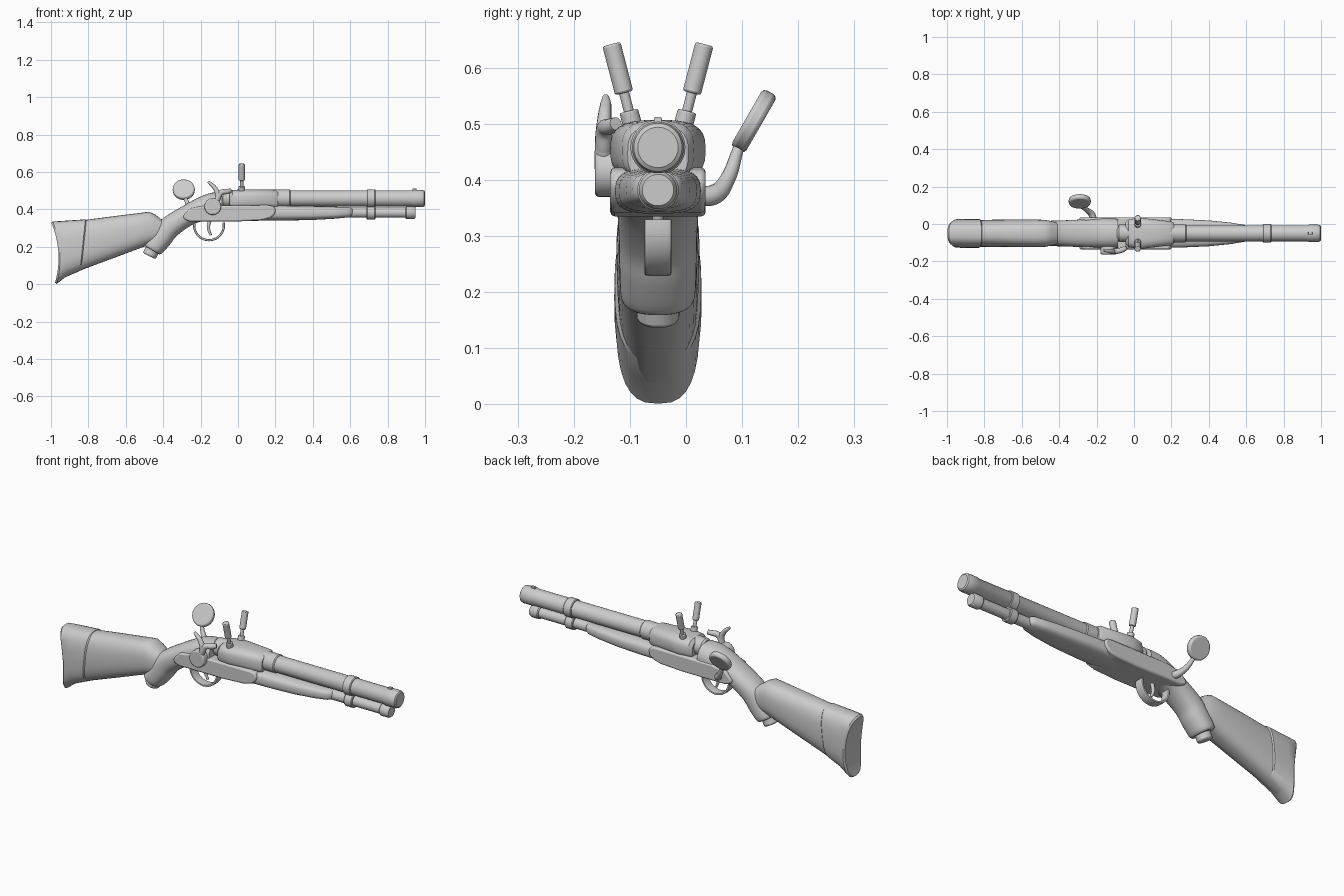
import bpy, bmesh, math
from mathutils import Vector

if "Cube" in bpy.data.objects:
    bpy.data.objects.remove(bpy.data.objects["Cube"])

YC = -0.05  # centre plane of the gun
grey = bpy.data.materials.new("plain_grey")
grey.diffuse_color = (0.6, 0.6, 0.6, 1)
grey.use_nodes = True
grey.node_tree.nodes["Principled BSDF"].inputs["Base Color"].default_value = grey.diffuse_color


def finish(name, bm):
    bmesh.ops.recalc_face_normals(bm, faces=bm.faces)
    me = bpy.data.meshes.new(name)
    bm.to_mesh(me)
    bm.free()
    ob = bpy.data.objects.new(name, me)
    bpy.context.collection.objects.link(ob)
    me.materials.append(grey)
    return ob


def loft(name, secs, e=2.0, n=32, steps=1, bow=0, yc=YC):
    """Sections (x, z, tilt degrees, half height, half width), superellipse exponent e."""
    if steps > 1:
        out = []
        for i in range(len(secs) - 1):
            p = [secs[min(max(i + k, 0), len(secs) - 1)] for k in (-1, 0, 1, 2)]
            for s in range(steps):
                t = s / steps
                out.append([0.5 * (2 * b + (c - a) * t + (2 * a - 5 * b + 4 * c - d) * t * t
                                   + (3 * b - a - 3 * c + d) * t ** 3) for a, b, c, d in zip(*p)])
        secs = out + [secs[-1]]
    bm = bmesh.new()
    rings = []
    for k, (x, z, a, hh, hw) in enumerate(secs):
        a = math.radians(a)
        ring = []
        for i in range(n):
            t = 2 * math.pi * i / n
            c, s = math.cos(t), math.sin(t)
            v = math.copysign(abs(c) ** (2 / e), c)
            y = math.copysign(abs(s) ** (2 / e), s)
            off = bow * (1 - v * v) if k < 2 else 0
            ring.append(bm.verts.new((x - math.sin(a) * v * hh + off, yc + y * hw, z + math.cos(a) * v * hh)))
        rings.append(ring)
    for r, q in zip(rings, rings[1:]):
        for i in range(n):
            j = (i + 1) % n
            bm.faces.new((r[i], r[j], q[j], q[i]))
    for r in (rings[0], rings[-1]):
        for i in range(n // 2):
            bm.faces.new(list(dict.fromkeys((r[i], r[i + 1], r[n - i - 1], r[(n - i) % n]))))
    return finish(name, bm)


def turned(name, z, prof, yc=YC):
    """Round part along x from (x, radius) pairs."""
    return loft(name, [(x, z, 0, r, r) for x, r in prof], yc=yc)


def rod(name, a, b, r, bevel=0.004):
    a, b = Vector(a), Vector(b)
    bm = bmesh.new()
    bmesh.ops.create_cone(bm, cap_ends=True, segments=32, radius1=r, radius2=r, depth=(b - a).length)
    ob = finish(name, bm)
    ob.location = (a + b) / 2
    ob.rotation_euler = (b - a).to_track_quat('Z', 'Y').to_euler()
    if bevel:
        m = ob.modifiers.new("bevel", 'BEVEL')
        m.width, m.segments, m.limit_method = bevel, 2, 'ANGLE'
    return ob


def prism(name, pts, y0, y1, bevel=0.006):
    """Side outline of (x, z) points extruded from y0 to y1."""
    bm = bmesh.new()
    f = bm.faces.new([bm.verts.new((x, y0, z)) for x, z in pts])
    r = bmesh.ops.extrude_face_region(bm, geom=[f])
    bmesh.ops.translate(bm, vec=(0, y1 - y0, 0), verts=[v for v in r["geom"] if isinstance(v, bmesh.types.BMVert)])
    ob = finish(name, bm)
    m = ob.modifiers.new("bevel", 'BEVEL')
    m.width, m.segments, m.limit_method = bevel, 2, 'ANGLE'
    return ob


def tube(name, pts):
    """Smooth bent rod through (x, y, z, radius) points."""
    cu = bpy.data.curves.new(name, 'CURVE')
    cu.dimensions, cu.bevel_depth, cu.bevel_resolution, cu.use_fill_caps = '3D', 1.0, 5, True
    sp = cu.splines.new('BEZIER')
    sp.bezier_points.add(len(pts) - 1)
    for p, (x, y, z, r) in zip(sp.bezier_points, pts):
        p.co, p.radius = (x, y, z), r
        p.handle_left_type = p.handle_right_type = 'AUTO'
    ob = bpy.data.objects.new(name, cu)
    bpy.context.collection.objects.link(ob)
    cu.materials.append(grey)
    bpy.ops.object.select_all(action='DESELECT')
    ob.select_set(True)
    bpy.context.view_layer.objects.active = ob
    bpy.ops.object.convert(target='MESH')


def sec(x, top, bot, hw):
    return (x, (top + bot) / 2, 0, (top - bot) / 2, hw)


# shoulder stock and butt sleeve
loft("stock", [sec(-0.95, 0.33, 0.025, 0.068), sec(-0.82, 0.343, 0.082, 0.072), sec(-0.65, 0.365, 0.145, 0.074),
               sec(-0.53, 0.38, 0.19, 0.074), sec(-0.475, 0.387, 0.21, 0.072), sec(-0.445, 0.373, 0.215, 0.066),
               sec(-0.40, 0.34, 0.23, 0.055)], e=2.6)
loft("butt_plate", [(-0.988, 0.168, 3.5, 0.16, 0.068), (-0.98, 0.168, 3.5, 0.167, 0.075),
                    (-0.92, 0.190, 1, 0.149, 0.078), (-0.83, 0.211, -6, 0.136, 0.077),
                    (-0.822, 0.213, -6, 0.126, 0.070)], e=2.8, bow=0.028)

# wrist, pistol grip and grip cap
loft("grip", [(-0.46, 0.182, 60, 0.046, 0.056), (-0.452, 0.195, 60, 0.056, 0.066), (-0.41, 0.25, 52, 0.06, 0.069),
              (-0.365, 0.305, 45, 0.06, 0.07), (-0.255, 0.375, 33, 0.057, 0.075), (-0.15, 0.41, 10, 0.074, 0.08),
              (-0.085, 0.413, 0, 0.078, 0.078)], e=2.3, steps=4)
rod("grip_cap", (-0.455, YC, 0.19), (-0.475, YC, 0.15), 0.038, 0.008)

# receiver body and wooden fore end
prism("receiver", [(-0.295, 0.362), (-0.257, 0.405), (-0.176, 0.42), (0.16, 0.422), (0.19, 0.417), (0.203, 0.395),
                   (0.195, 0.373), (0.175, 0.355), (0.13, 0.342), (0.0, 0.335), (-0.257, 0.335), (-0.285, 0.345)],
      YC - 0.085, YC + 0.085, 0.008)
loft("fore_end", [sec(0.0, 0.425, 0.338, 0.078), sec(0.25, 0.42, 0.34, 0.076), sec(0.4, 0.417, 0.343, 0.069),
                  sec(0.52, 0.414, 0.350, 0.057), sec(0.59, 0.412, 0.357, 0.045),
                  sec(0.605, 0.408, 0.363, 0.036), sec(0.615, 0.40, 0.372, 0.022)], e=3)

# barrel, breech and shoulder behind it
turned("barrel", 0.458, [(0.2, 0.043), (0.93, 0.043), (0.935, 0.046), (0.985, 0.046), (0.995, 0.043), (1.0, 0.036)])
turned("breech", 0.458, [(-0.09, 0.038), (-0.08, 0.046), (0.275, 0.048), (0.28, 0.044)])
loft("breech_shoulder", [sec(-0.045, 0.49, 0.40, 0.06), sec(-0.03, 0.503, 0.40, 0.074), sec(0.03, 0.507, 0.40, 0.085),
                         sec(0.08, 0.507, 0.40, 0.078), sec(0.2, 0.505, 0.40, 0.064), sec(0.215, 0.495, 0.40, 0.054)],
     e=3)

# magazine tube, its end cap, the band and the front sight
turned("magazine_tube", 0.382, [(0.5, 0.027), (0.93, 0.027)])
turned("magazine_cap", 0.382, [(0.895, 0.03), (0.9, 0.034), (0.94, 0.034), (0.95, 0.028)])
turned("band_upper", 0.458, [(0.688, 0.046), (0.692, 0.049), (0.731, 0.049), (0.735, 0.046)])
turned("band_lower", 0.382, [(0.688, 0.034), (0.692, 0.037), (0.731, 0.037), (0.735, 0.034)])
prism("front_sight", [(0.93, 0.495), (0.955, 0.495), (0.953, 0.512), (0.933, 0.512)], YC - 0.007, YC + 0.007, 0.002)

# pair of splayed pegs on the breech
for side, label in ((-1, "near"), (1, "far")):
    def at(z):
        return (0.02, YC + side * (0.046 + (z - 0.5) * 0.26), z)
    rod("peg_collar_" + label, at(0.48), at(0.523), 0.017, 0.003)
    rod("peg_stem_" + label, at(0.50), at(0.57), 0.009, 0)
    rod("peg_" + label, at(0.555), at(0.642), 0.0165)

# side hammer with pivot plate, spur and nose
rod("hammer_pivot", (-0.135, -0.12, 0.415), (-0.135, -0.162, 0.415), 0.045, 0.006)
tube("hammer_spur", [(-0.125, -0.147, 0.42, 0.016), (-0.108, -0.147, 0.475, 0.015), (-0.125, -0.145, 0.515, 0.012),
                     (-0.145, -0.143, 0.535, 0.010), (-0.16, -0.143, 0.548, 0.006)])
tube("hammer_nose", [(-0.11, -0.147, 0.455, 0.015), (-0.09, -0.145, 0.49, 0.015), (-0.06, -0.137, 0.495, 0.014),
                     (-0.04, -0.125, 0.50, 0.012)])

# trigger guard strap and trigger
arc = [math.radians(170 + 20 * i) for i in range(11)]
loft("trigger_guard", [(-0.155 + 0.08 * math.cos(t), 0.315 + 0.08 * math.sin(t), math.degrees(t) + 90, 0.006, 0.024)
                       for t in arc], e=5, n=16, steps=2)
tube("trigger", [(-0.15, YC, 0.345, 0.010), (-0.158, YC, 0.30, 0.009), (-0.145, YC, 0.262, 0.006)])

# bent handle with round disc knob on the far side
tube("handle_stem", [(-0.215, 0.015, 0.372, 0.019), (-0.225, 0.05, 0.374, 0.018), (-0.25, 0.073, 0.40, 0.014),
                     (-0.28, 0.093, 0.455, 0.010), (-0.285, 0.10, 0.475, 0.010)])
c, d = Vector((-0.29, 0.121, 0.505)), Vector((0, 0.87, -0.5)) * 0.0145
rod("handle_disc", c - d, c + d, 0.059, 0.008)

# smooth shading with sharp edges kept
bpy.ops.object.select_all(action='SELECT')
bpy.context.view_layer.objects.active = bpy.data.objects["stock"]
bpy.ops.object.shade_smooth_by_angle(angle=math.radians(35))
